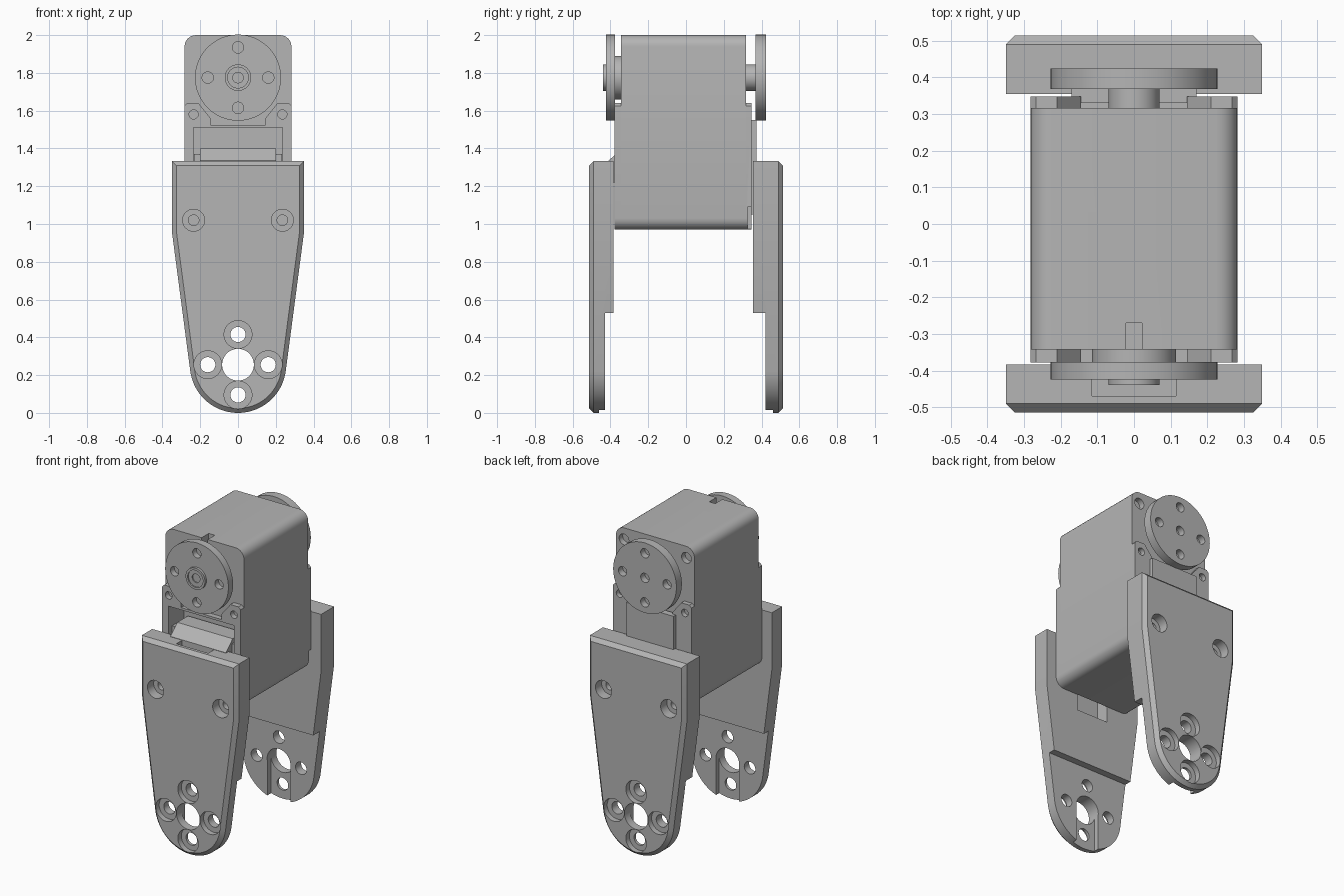
import bpy, bmesh, math
from math import sin, cos, pi

cube = bpy.data.objects.get("Cube")
if cube:
    bpy.data.objects.remove(cube, do_unlink=True)

GREY = (0.46, 0.46, 0.46, 1)
mat = bpy.data.materials.new("plain grey")
mat.use_nodes = True
mat.diffuse_color = GREY
mat.node_tree.nodes["Principled BSDF"].inputs["Base Color"].default_value = GREY


def loft(name, loops):
    """Skin a list of (y, [(x, z), ...]) outlines and cap both ends."""
    bm = bmesh.new()
    rings = [[bm.verts.new((x, y, z)) for x, z in pts] for y, pts in loops]
    n = len(rings[0])
    for a, b in zip(rings, rings[1:]):
        for i in range(n):
            j = (i + 1) % n
            bm.faces.new((a[i], a[j], b[j], b[i]))
    bm.faces.new(rings[0])
    bm.faces.new(rings[-1])
    bmesh.ops.recalc_face_normals(bm, faces=bm.faces[:])
    mesh = bpy.data.meshes.new(name)
    bm.to_mesh(mesh)
    bm.free()
    mesh.materials.append(mat)
    ob = bpy.data.objects.new(name, mesh)
    bpy.context.collection.objects.link(ob)
    return ob


def prism(name, pts, y0, y1):
    return loft(name, [(y0, pts), (y1, pts)])


def arc(cx, cz, r, a0, a1, n):
    return [(cx + r * cos(a0 + (a1 - a0) * i / n), cz + r * sin(a0 + (a1 - a0) * i / n))
            for i in range(n + 1)]


def cyl(name, x, z, r, y0, y1):
    return prism(name, arc(x, z, r, 0, 2 * pi, 48)[:-1], y0, y1)


def box(name, x0, x1, y0, y1, z0, z1):
    return prism(name, [(x0, z0), (x1, z0), (x1, z1), (x0, z1)], y0, y1)


def mirrored(half):
    return half + [(-x, z) for x, z in reversed(half)]


def cut(ob, cutters):
    """Subtract each cutter, bake the result and drop the cutters."""
    for c in cutters:
        c.hide_render = True
        m = ob.modifiers.new("cut", "BOOLEAN")
        m.operation, m.solver, m.object = "DIFFERENCE", "EXACT", c
    bpy.context.view_layer.update()
    deps = bpy.context.evaluated_depsgraph_get()
    baked = bpy.data.meshes.new_from_object(ob.evaluated_get(deps))
    ob.modifiers.clear()
    ob.data = baked
    for c in cutters:
        bpy.data.objects.remove(c, do_unlink=True)
    return ob


def cross(cx, cz, d):
    return [(cx + d, cz), (cx - d, cz), (cx, cz + d), (cx, cz - d)]


# Main housing: rounded block with a top slot and a connector bay
W, BOT, TOP, R = 0.283, 0.97, 2.0, 0.06
bottom = arc(W - R, BOT + R, R, -pi / 2, 0, 6)
housing = prism("housing", mirrored(bottom + arc(W - R, TOP - R, R, 0, pi / 2, 6)), -0.343, 0.317)
cut(housing, [
    box("slot_cut", -0.022, 0.022, -0.5, -0.27, 1.95, 2.1),
    box("bay_cut", -0.235, 0.235, -0.5, -0.22, 1.2, 1.51)]
    + [cyl("screw_cut", s * 0.225, 1.925, 0.035, 0.28, 0.4) for s in (1, -1)])

# Front and rear covers with shoulder lugs that clear the discs
lugs = [(W, 1.625), (0.268, 1.64), (0.21, 1.64), (0.145, 1.56), (0.145, 1.525)]
front_cover = prism("front_cover", mirrored(bottom + lugs), -0.378, -0.34)
rear_cover = prism("rear_cover", mirrored(bottom + lugs), 0.314, 0.348)
cut(front_cover, [box("bay_cut", -0.235, 0.235, -0.5, -0.2, 1.2, 1.51)]
    + [cyl("lug_cut", s * 0.235, 1.58, 0.024, -0.5, -0.2) for s in (1, -1)])
cut(rear_cover, [cyl("lug_cut", s * 0.235, 1.58, 0.024, 0.2, 0.5) for s in (1, -1)]
    + [box("foot_cut", min(s * 0.24, s * 0.4), max(s * 0.24, s * 0.4), 0.325, 0.5, 0.9, 1.09)
       for s in (1, -1)])
box("rear_panel", -0.17, 0.17, 0.33, 0.372, 1.05, 1.55)

# Connector in the front bay: sloped lip with a set-back block
lip = loft("connector_lip", [
    (-0.41, [(-0.2, 1.22), (0.2, 1.22), (0.2, 1.335), (-0.2, 1.335)]),
    (-0.34, [(-0.2, 1.22), (0.2, 1.22), (0.2, 1.4), (-0.2, 1.4)]),
    (-0.23, [(-0.2, 1.22), (0.2, 1.22), (0.2, 1.4), (-0.2, 1.4)])])
for s in (1, -1):
    box("connector_ear", s * 0.217 - 0.017, s * 0.217 + 0.017, -0.345, -0.25, 1.25, 1.37)

# Output discs with four holes each
HZ = 1.775
front_disc = cyl("front_disc", 0, HZ, 0.228, -0.424, -0.376)
cut(front_disc, [cyl("disc_cut", x, z, 0.03, -0.5, -0.385) for x, z in cross(0, HZ, 0.16)])
rear_disc = cyl("rear_disc", 0, HZ, 0.228, 0.368, 0.424)
cut(rear_disc, [cyl("disc_cut", x, z, 0.03, 0.38, 0.5) for x, z in cross(0, HZ, 0.16) + [(0, HZ)]])
cyl("front_shaft", 0, HZ, 0.115, -0.38, -0.33)
cyl("rear_shaft", 0, HZ, 0.07, 0.3, 0.37)
boss = cyl("front_boss", 0, HZ, 0.07, -0.44, -0.415)
cut(boss, [cyl("boss_cut", 0, HZ, 0.055, -0.5, -0.432), cyl("bore_cut", 0, HZ, 0.028, -0.5, -0.42)])


# Side brackets: tapered plates with chamfered outer rim
def outline(inset):
    w, r, cz, shoulder = 0.35 - inset, 0.255 - inset, 0.255, 0.96
    dz = shoulder - cz
    a = math.atan2(dz, w) - math.acos(r / math.hypot(w, dz))
    top = 1.333 - inset
    return [(-w, shoulder), (-w, top), (w, top), (w, shoulder)] + arc(0, cz, r, a, -pi - a, 40)


def bracket(name, s, inner, step):
    outer = 0.514
    ob = loft(name, [(s * inner, outline(0)), (s * (outer - 0.024), outline(0)),
                     (s * outer, outline(0.024))])

    def y_span(a, b):
        return min(s * a, s * b), max(s * a, s * b)

    cutters = [box("step_cut", -1, 1, *y_span(0.2, step), -0.1, 0.53),
               box("channel_cut", -0.083, 0.083, *y_span(0.2, 0.46), -0.1, 0.255),
               cyl("hub_cut", 0, 0.255, 0.084, *y_span(0.2, 0.6))]
    for x, z in cross(0, 0.255, 0.16):
        cutters += [cyl("bore_cut", x, z, 0.04, *y_span(0.2, 0.6)),
                    cyl("sink_cut", x, z, 0.0735, *y_span(0.478, 0.6))]
    for x in (0.235, -0.235):
        cutters += [cyl("bore_cut", x, 1.02, 0.028, *y_span(0.2, 0.6)),
                    cyl("sink_cut", x, 1.02, 0.058, *y_span(0.45, 0.6))]
    if s < 0:  # cable pocket on the inner face
        cutters.append(box("pocket_cut", -0.115, 0.115, *y_span(0.2, 0.47), 0.87, 1.5))
    return cut(ob, cutters)


bracket("front_bracket", -1, 0.383, 0.428)
bracket("rear_bracket", 1, 0.355, 0.42)

# Smooth the round walls, keep the edges crisp
bpy.ops.object.select_all(action="DESELECT")
for ob in bpy.context.collection.objects:
    if ob.type == "MESH" and mat.name in ob.data.materials:
        ob.select_set(True)
        bpy.context.view_layer.objects.active = ob
bpy.ops.object.shade_smooth_by_angle()
